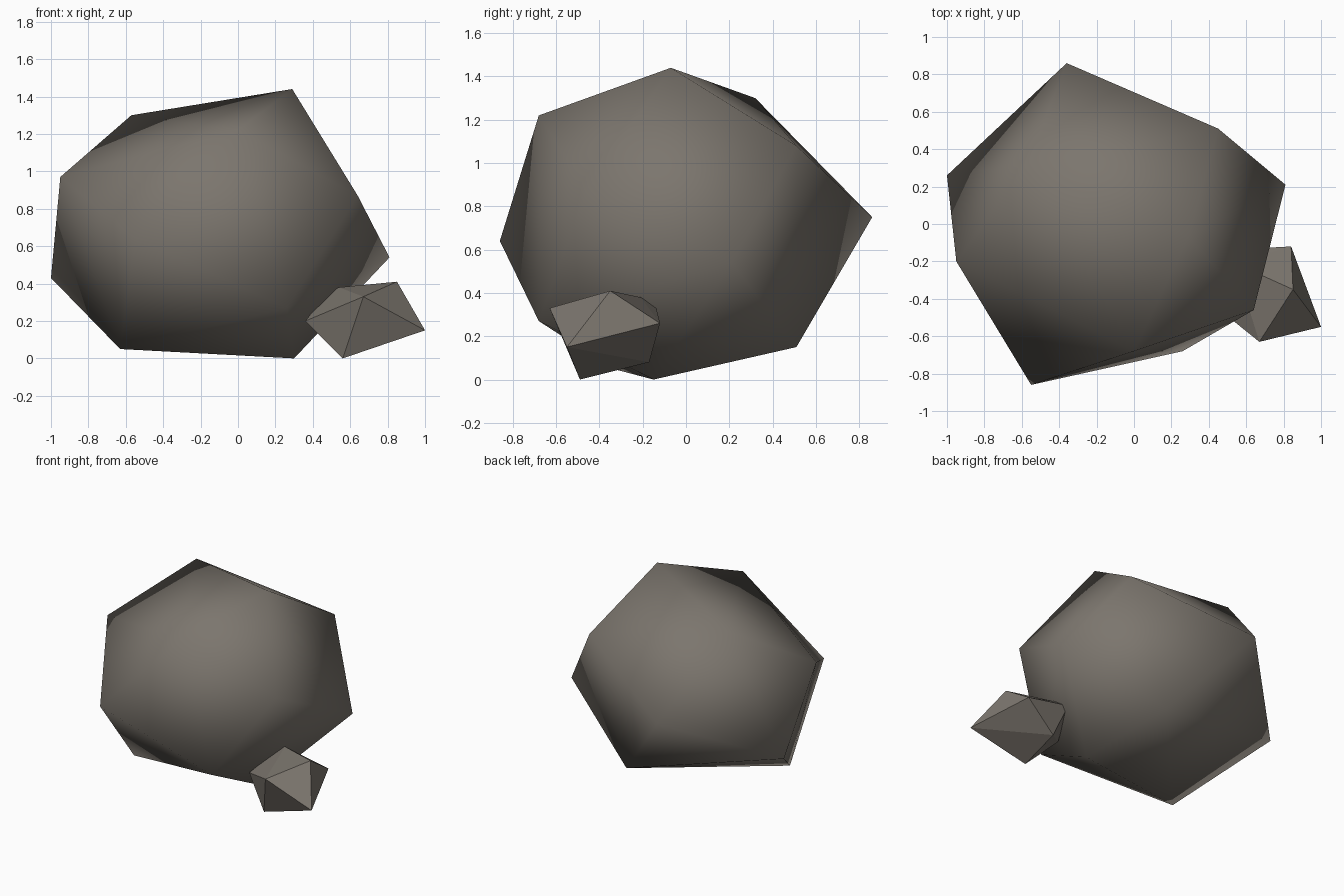
import bpy
import bmesh

if "Cube" in bpy.data.objects:
    bpy.data.objects.remove(bpy.data.objects["Cube"])

# One warm grey stone colour
stone = bpy.data.materials.new("grey_stone")
stone.diffuse_color = (0.20, 0.18, 0.155, 1)
stone.use_nodes = True
stone.node_tree.nodes["Principled BSDF"].inputs["Base Color"].default_value = stone.diffuse_color


def rock(name, corners, smooth):
    """Faceted boulder: the convex skin around a few corner points."""
    bm = bmesh.new()
    for p in corners:
        bm.verts.new(p)
    bmesh.ops.convex_hull(bm, input=bm.verts[:])
    bmesh.ops.delete(bm, geom=[v for v in bm.verts if not v.link_faces], context='VERTS')
    bmesh.ops.recalc_face_normals(bm, faces=bm.faces[:])
    for f in bm.faces:
        f.smooth = smooth
    mesh = bpy.data.meshes.new(name)
    bm.to_mesh(mesh)
    bm.free()
    mesh.materials.append(stone)
    obj = bpy.data.objects.new(name, mesh)
    bpy.context.collection.objects.link(obj)
    return obj


# Large boulder, smooth shaded
rock("large_boulder", [
    (0.29, -0.07, 1.44), (-0.57, 0.32, 1.30), (0.00, -0.68, 1.22),   # crown
    (0.45, 0.51, 1.08), (-0.95, -0.20, 0.97), (0.64, -0.46, 0.87),   # shoulders
    (-0.36, 0.86, 0.75), (-0.55, -0.86, 0.64), (0.81, 0.21, 0.54),   # waist
    (-1.00, 0.26, 0.43), (0.26, -0.68, 0.27), (0.14, 0.51, 0.15),    # skirt
    (-0.63, -0.34, 0.05), (0.30, -0.15, 0.00),                       # foot
], True)

# Small stone leaning on its front right side, flat faces
rock("small_stone", [
    (0.85, -0.35, 0.41), (0.54, -0.21, 0.38), (0.47, -0.14, 0.34),
    (0.67, -0.63, 0.33), (0.84, -0.12, 0.26), (0.36, -0.38, 0.20),
    (1.00, -0.55, 0.15), (0.58, -0.17, 0.08), (0.56, -0.49, 0.00),
], False)
